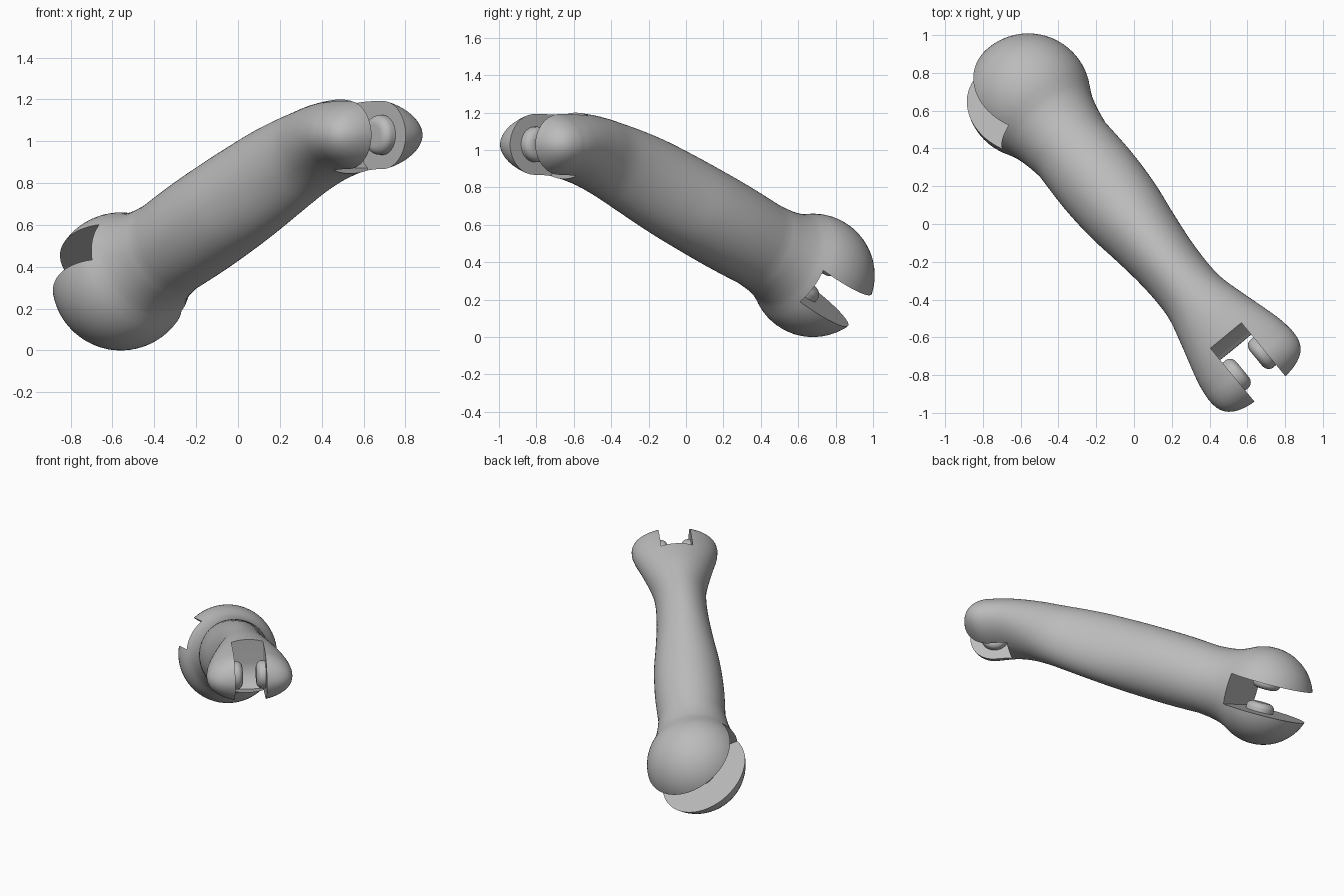
import bpy, bmesh, math
from mathutils import Matrix, Vector

cube = bpy.data.objects.get("Cube")
if cube:
    bpy.data.objects.remove(cube, do_unlink=True)

grey = bpy.data.materials.new("plain grey")
grey.use_nodes = True
grey.diffuse_color = (0.5, 0.5, 0.5, 1)
grey.node_tree.nodes["Principled BSDF"].inputs["Base Color"].default_value = (0.5, 0.5, 0.5, 1)

# Limb runs along local X and is turned about Z to its final heading
TURN = Matrix.Rotation(math.radians(-50.5), 4, "Z")
PITCH = math.radians(24)
BALL = Vector((-0.88, 0, 0.33))
BALL_R = 0.33
TIP = Vector((0.96, 0, 1.03))
TIP_R = 0.175
GAP = 0.106
AXIS = Vector((math.cos(PITCH), 0, math.sin(PITCH)))
SIDES = 64


def make_object(name, bm, matrix=TURN):
    bmesh.ops.recalc_face_normals(bm, faces=bm.faces)
    mesh = bpy.data.meshes.new(name)
    bm.to_mesh(mesh)
    bm.free()
    mesh.materials.append(grey)
    ob = bpy.data.objects.new(name, mesh)
    bpy.context.collection.objects.link(ob)
    mesh.transform(matrix)
    return ob


def smooth(ob, angle):
    bpy.ops.object.select_all(action="DESELECT")
    ob.select_set(True)
    bpy.context.view_layer.objects.active = ob
    bpy.ops.object.shade_smooth_by_angle(angle=math.radians(angle))


def spline(keys, steps):
    """Catmull-Rom samples through key tuples."""
    pts = [Vector(k) for k in keys]
    pts = [2 * pts[0] - pts[1]] + pts + [2 * pts[-1] - pts[-2]]
    out = []
    for a, b, c, d in zip(pts, pts[1:], pts[2:], pts[3:]):
        for i in range(steps):
            t = i / steps
            out.append(0.5 * (2 * b + (c - a) * t + (2 * a - 5 * b + 4 * c - d) * t * t
                              + (3 * b - a - 3 * c + d) * t ** 3))
    return out + [pts[-2]]


# Cross-sections: (centre x, centre z, half width, half height)
sections = []
for i in range(1, 25):                       # ball, up to where the neck starts
    a = math.radians(5 * i)
    p = BALL - AXIS * BALL_R * math.cos(a)
    r = BALL_R * math.sin(a)
    sections.append((p.x, p.z, r, r))
neck = [(0.165, 0.286, 0.286), (0.22, 0.262, 0.262), (0.30, 0.241, 0.244), (0.40, 0.225, 0.236)]
for d, w, h in spline(neck, 4)[1:]:
    p = BALL + AXIS * d
    sections.append((p.x, p.z, w, h))
shaft = [(-0.515, 0.492, 0.225, 0.236), (-0.3, 0.588, 0.232, 0.243), (-0.1, 0.677, 0.222, 0.244),
         (0.08, 0.757, 0.197, 0.243), (0.25, 0.833, 0.177, 0.236), (0.4, 0.896, 0.17, 0.223),
         (0.52, 0.943, 0.178, 0.209), (0.65, 0.988, 0.212, 0.195), (0.78, 1.018, 0.25, 0.183),
         (0.88, 1.028, 0.276, 0.177), (0.96, 1.03, 0.287, 0.175)]
sections += [tuple(v) for v in spline(shaft, 5)[1:]]
for i in range(1, 18):                       # rounded fork end
    a = math.radians(5 * i)
    k = math.sin(a)
    sections.append((TIP.x + TIP_R * k, TIP.z, 0.287 * (1 - k ** 3) ** (1 / 3), TIP_R * math.cos(a)))

bm = bmesh.new()
rings = []
for i, (x, z, w, h) in enumerate(sections):
    lo, hi = sections[max(i - 1, 0)], sections[min(i + 1, len(sections) - 1)]
    tangent = Vector((hi[0] - lo[0], 0, hi[1] - lo[1])).normalized()
    up = Vector((-tangent.z, 0, tangent.x))
    ring = []
    for j in range(SIDES):
        a = math.tau * j / SIDES
        co = Vector((x, 0, z)) + up * h * math.sin(a) + Vector((0, w * math.cos(a), 0))
        ring.append(bm.verts.new(co))
    rings.append(ring)
for r, q in zip(rings, rings[1:]):
    for j in range(SIDES):
        k = (j + 1) % SIDES
        bm.faces.new((r[j], r[k], q[k], q[j]))
for ring, pole in ((rings[0], BALL - AXIS * BALL_R), (rings[-1], TIP + Vector((TIP_R, 0, 0)))):
    v = bm.verts.new(pole)
    for j in range(SIDES):
        bm.faces.new((ring[j], ring[(j + 1) % SIDES], v))
limb = make_object("limb", bm)

# Fork slot: straight walls with a rounded lower back corner
bm = bmesh.new()
outline = [(1.5, 0.5), (1.5, 1.5), (0.765, 1.5)]
for i in range(10):
    a = math.radians(180 + 6 * i)
    outline.append((TIP.x + 0.195 * math.cos(a), TIP.z + 0.195 * math.sin(a)))
outline.append((0.87, 0.5))
face = bm.faces.new([bm.verts.new((x, -GAP, z)) for x, z in outline])
extruded = bmesh.ops.extrude_face_region(bm, geom=[face])["geom"]
bmesh.ops.translate(bm, vec=(0, 2 * GAP, 0),
                    verts=[v for v in extruded if isinstance(v, bmesh.types.BMVert)])
fork_slot = make_object("fork_slot_cutter", bm)

# Ball slot: follows the limb axis and is rolled about it
roll = math.radians(30)
up = Vector((-AXIS.z, 0, AXIS.x))
normal = up * math.cos(roll) + Vector((0, 1, 0)) * math.sin(roll)
across = normal.cross(AXIS)
ball_frame = Matrix.Translation(BALL) @ Matrix((AXIS, across, normal)).transposed().to_4x4()
bm = bmesh.new()
bmesh.ops.create_cube(bm, size=1, matrix=Matrix.Translation((-0.34, 0, 0))
                      @ Matrix.Diagonal((1, 1, 2 * GAP, 1)))
ball_slot = make_object("ball_slot_cutter", bm, TURN @ ball_frame)

for cutter in (fork_slot, ball_slot):
    bpy.context.view_layer.objects.active = limb
    mod = limb.modifiers.new("slot", "BOOLEAN")
    mod.operation = "DIFFERENCE"
    mod.solver = "EXACT"
    mod.object = cutter
    bpy.ops.object.modifier_apply(modifier=mod.name)
    bpy.data.objects.remove(cutter, do_unlink=True)
smooth(limb, 35)


# Rounded pivot studs on the walls of both slots
def stud(name, frame, side):
    profile = [(0.095, 0.02), (0.095, -0.02)]
    for i in range(1, 9):
        a = math.radians(90 * i / 8)
        profile.append((0.05 + 0.045 * math.cos(a), -0.02 - 0.04 * math.sin(a)))
    profile.append((0, -0.06))
    bm = bmesh.new()
    verts = [bm.verts.new((r, 0, z)) for r, z in profile]
    edges = [bm.edges.new(pair) for pair in zip(verts, verts[1:])]
    bmesh.ops.spin(bm, geom=verts + edges, axis=(0, 0, 1), cent=(0, 0, 0),
                   angle=math.tau, steps=40)
    bmesh.ops.remove_doubles(bm, verts=bm.verts, dist=1e-4)
    flip = Matrix.Identity(4) if side > 0 else Matrix.Rotation(math.pi, 4, "X")
    ob = make_object(name, bm, TURN @ frame @ Matrix.Translation((0, 0, side * GAP)) @ flip)
    smooth(ob, 40)


fork_frame = Matrix.Translation(TIP) @ Matrix.Rotation(math.radians(-90), 4, "X")
for label, side in (("a", 1), ("b", -1)):
    stud("fork_stud_" + label, fork_frame, side)
    stud("ball_stud_" + label, ball_frame, side)
